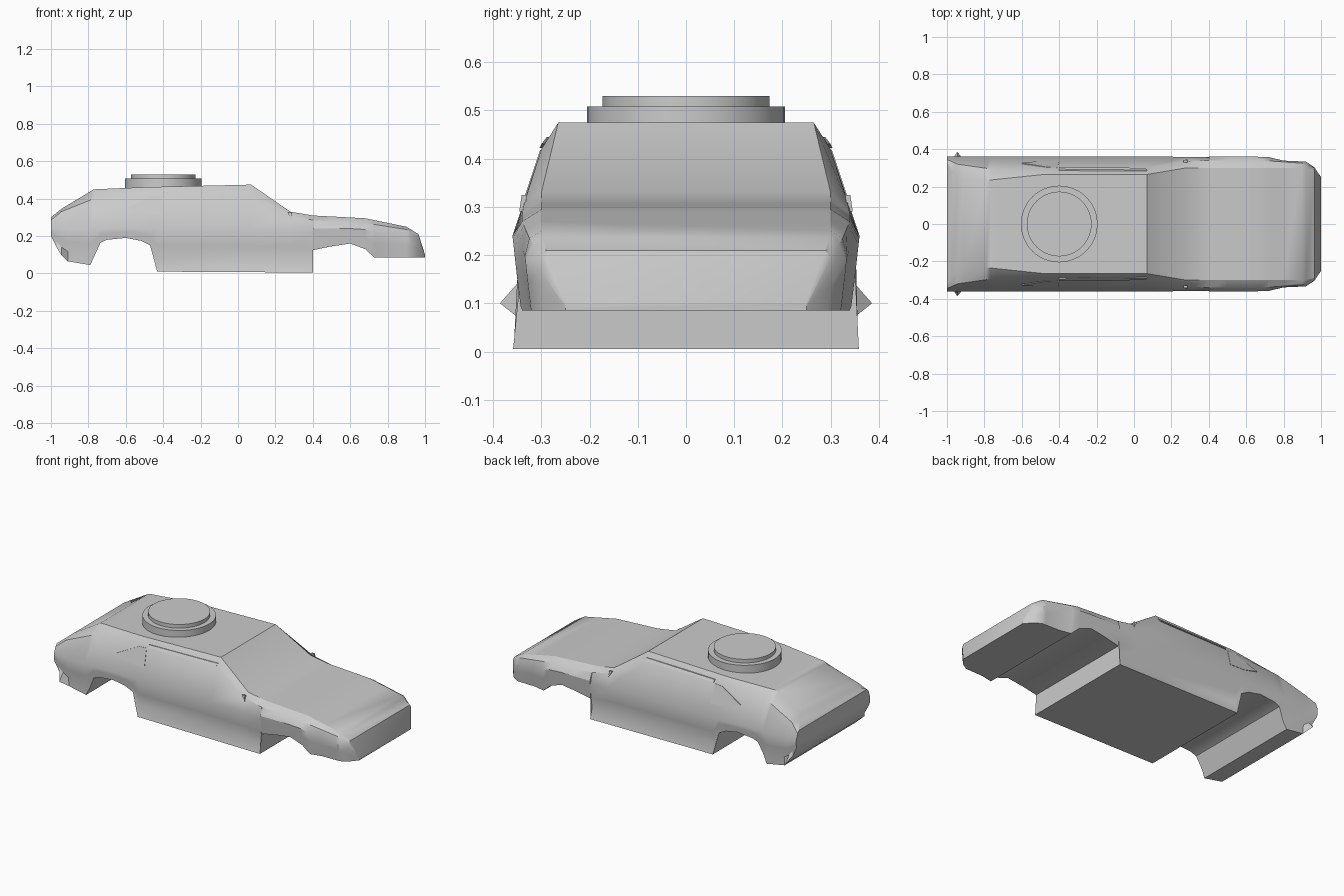
import bpy, bmesh, math

if "Cube" in bpy.data.objects:
    bpy.data.objects.remove(bpy.data.objects["Cube"])

# Upper body stations: x, top z, top half width, shoulder half width, shoulder z
UPPER = [(-1, .30, .33, .345, .285), (-.945, .345, .245, .32, .33),
         (-.77, .45, .235, .295, .40), (-.48, .462, .265, .30, .42),
         (.07, .475, .265, .30, .42), (.28, .33, .30, .335, .31),
         (.40, .31, .30, .34, .285), (.68, .295, .30, .34, .27),
         (.90, .25, .30, .325, .235), (.965, .21, .29, .30, .195),
         (1, .10, .25, .25, .097)]
# Underside with wheel arches: x, z
LOWER = [(-1, .20), (-.97, .14), (-.945, .10), (-.91, .065), (-.79, .045),
         (-.735, .165), (-.70, .18), (-.60, .19), (-.52, .175), (-.47, .15),
         (-.432, .01), (.40, .005), (.402, .125), (.50, .145), (.60, .16),
         (.68, .13), (.73, .085), (1, .085)]
# Plan taper of the lower sides: x, factor
TAPER = [(-1, 1), (.72, 1), (.80, .95), (.92, .94), (.965, .86), (1, .73)]
# Lower side cross-section: z, half width
SIDE = [(0, .36), (.07, .34), (.15, .35), (.24, .36)]


def interp(table, x):
    for a, b in zip(table, table[1:]):
        if x <= b[0]:
            t = max(0, (x - a[0]) / (b[0] - a[0]))
            return [p + (q - p) * t for p, q in zip(a[1:], b[1:])]
    return list(table[-1][1:])


def section(x):
    zt, yt, ys, zs = interp(UPPER, x)
    zb = interp(LOWER, x)[0]
    w = interp(TAPER, x)[0]
    belt = min(.24, zs - .25 * (zs - zb))
    half = []
    for f in (0, .3, .6, 1):
        z = zb + f * (belt - zb)
        half.append((w * interp(SIDE, z)[0], z))
    if abs(x + .945) < .001:          # small flare behind the rear arch
        half[0] = (.386, zb)
    half += [(ys, zs), (yt, zt)]
    return [(x, -y, z) for y, z in half] + [(x, y, z) for y, z in reversed(half)]


def finish(bm, name, angle=30):
    bmesh.ops.recalc_face_normals(bm, faces=bm.faces)
    mesh = bpy.data.meshes.new(name)
    bm.to_mesh(mesh)
    bm.free()
    ob = bpy.data.objects.new(name, mesh)
    bpy.context.collection.objects.link(ob)
    bpy.ops.object.select_all(action='DESELECT')
    ob.select_set(True)
    bpy.context.view_layer.objects.active = ob
    bpy.ops.object.shade_smooth_by_angle(angle=math.radians(angle))
    return ob


# Car body lofted along its length
bm = bmesh.new()
xs = sorted({r[0] for r in UPPER} | {r[0] for r in LOWER} | {r[0] for r in TAPER})
rings = [[bm.verts.new(p) for p in section(x)] for x in xs]
for a, b in zip(rings, rings[1:]):
    n = len(a)
    for i in range(n):
        j = (i + 1) % n
        bm.faces.new((a[i], a[j], b[j], b[i]))
bm.faces.new(rings[0])
bm.faces.new(rings[-1])
finish(bm, "car_body")


# Thin raised details on the cabin sides, mirrored to both sides
def side_panel(name, pts, thick=.004):
    bm = bmesh.new()
    for s in (-1, 1):
        inner = [bm.verts.new((x, s * (y - .008), z)) for x, y, z in pts]
        outer = [bm.verts.new((x, s * (y + thick), z)) for x, y, z in pts]
        n = len(pts)
        bm.faces.new(inner)
        bm.faces.new(outer)
        for i in range(n):
            j = (i + 1) % n
            bm.faces.new((inner[i], inner[j], outer[j], outer[i]))
    return finish(bm, name, 20)


def on_side(x, z):
    return (x, .36 - (z - .24) / 3, z)


side_panel("quarter_window", [on_side(x, z) for x, z in
           ((-.60, .345), (-.46, .415), (-.41, .418), (-.40, .31), (-.50, .315))], .002)
side_panel("roof_rail", [(-.40, .300, .422), (.06, .296, .43),
                         (.07, .285, .445), (-.40, .289, .437)])
side_panel("pillar_foot", [(.265, .338, .325), (.285, .338, .325), (.285, .343, .29)], .003)

# Two-step round turret on the roof
for name, r, z0, z1 in (("roof_ring", .205, .44, .508), ("roof_cap", .173, .50, .53)):
    bm = bmesh.new()
    bmesh.ops.create_cone(bm, cap_ends=True, segments=48, radius1=r, radius2=r, depth=z1 - z0)
    bmesh.ops.translate(bm, verts=bm.verts, vec=(-.4, 0, (z0 + z1) / 2))
    finish(bm, name)
